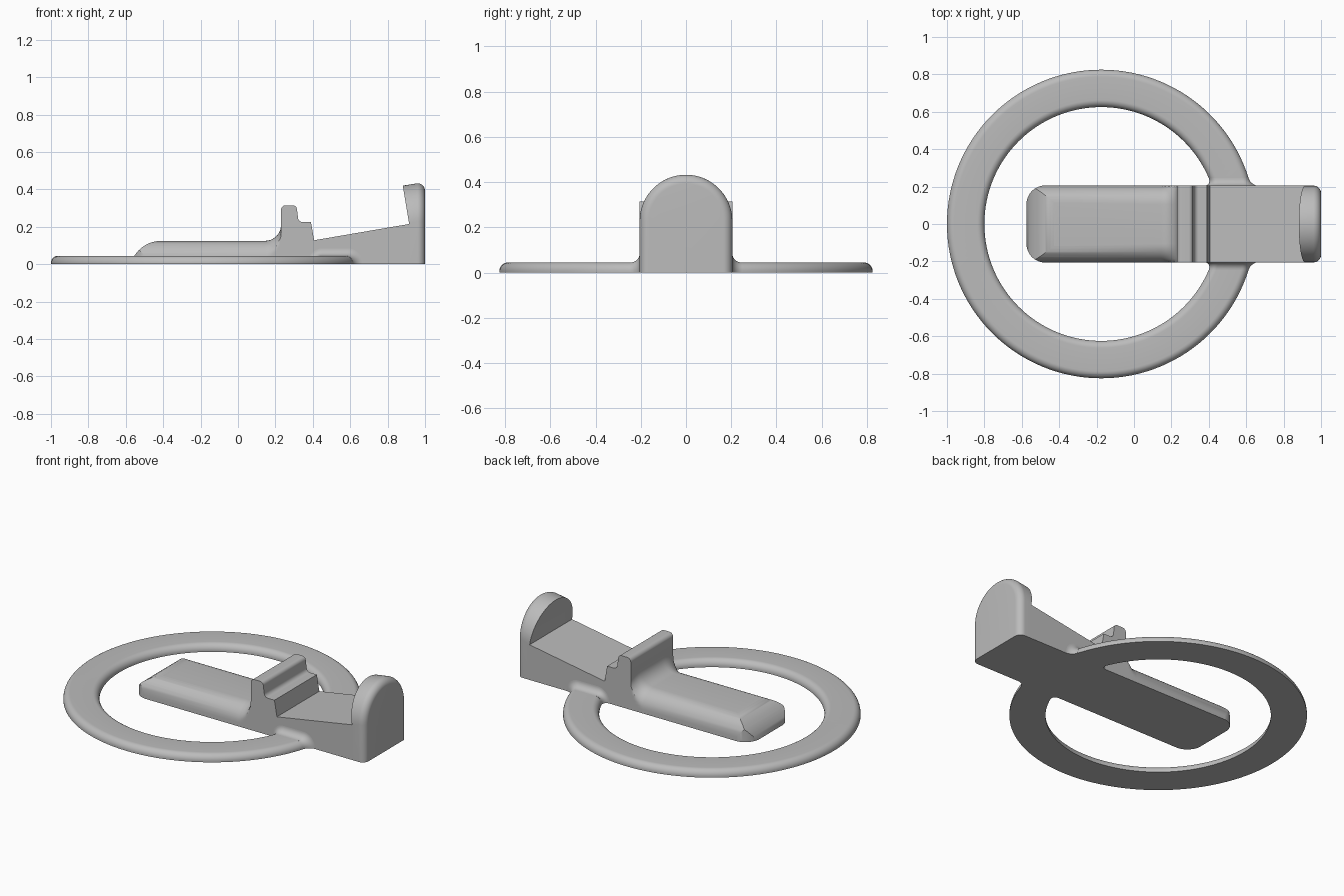
import bpy, bmesh
from math import sin, cos, radians, sqrt, pi

cube = bpy.data.objects.get("Cube")
if cube:
    bpy.data.objects.remove(cube, do_unlink=True)

grey = bpy.data.materials.new("plain grey")
grey.use_nodes = True
grey.diffuse_color = (0.5, 0.5, 0.5, 1)
grey.node_tree.nodes["Principled BSDF"].inputs["Base Color"].default_value = (0.5, 0.5, 0.5, 1)

HALF = 0.205      # half width of the central body
RING_X = -0.175   # ring centre
INNER, OUTER, THICK, EDGE = 0.625, 0.825, 0.045, 0.038


def arc(cx, cy, r, a0, a1, n=10):
    angles = [radians(a0 + (a1 - a0) * i / n) for i in range(n + 1)]
    return [(cx + r * cos(a), cy + r * sin(a)) for a in angles]


def slab(lo, hi, h, r):
    """Flat-bottomed section with both top corners rounded."""
    return ([(lo, 0)] + arc(lo + r, h - r, r, 180, 90)
            + arc(hi - r, h - r, r, 90, 0) + [(hi, 0)])


def fillet(r, n=10):
    """Pairs of (distance from wall, growth of section) for a concave fillet."""
    steps = [pi / 2 * i / n for i in range(n + 1)]
    return [(r * (1 - sin(t)), r * (1 - cos(t))) for t in steps]


def loft(name, sections, closed=False):
    bm = bmesh.new()
    rows = [[bm.verts.new(p) for p in s] for s in sections]
    n = len(rows[0])
    pairs = list(zip(rows, rows[1:])) + ([(rows[-1], rows[0])] if closed else [])
    for a, b in pairs:
        for i in range(n):
            j = (i + 1) % n
            bm.faces.new((a[i], a[j], b[j], b[i]))
    if not closed:
        bm.faces.new(rows[0])
        bm.faces.new(rows[-1])
    bmesh.ops.recalc_face_normals(bm, faces=bm.faces)
    mesh = bpy.data.meshes.new(name)
    bm.to_mesh(mesh)
    bm.free()
    mesh.materials.append(grey)
    ob = bpy.data.objects.new(name, mesh)
    bpy.context.collection.objects.link(ob)
    return ob


def side_prism(name, profile, half):
    return loft(name, [[(x, y, z) for x, z in profile] for y in (-half, half)])


def select(ob):
    bpy.ops.object.select_all(action='DESELECT')
    ob.select_set(True)
    bpy.context.view_layer.objects.active = ob


def intersect(ob, cutter):
    select(ob)
    mod = ob.modifiers.new("trim", 'BOOLEAN')
    mod.operation, mod.solver, mod.object = 'INTERSECT', 'EXACT', cutter
    bpy.ops.object.modifier_apply(modifier=mod.name)
    bpy.data.objects.remove(cutter, do_unlink=True)


# Flat ring
section = slab(INNER, OUTER, THICK, EDGE)
turns = [2 * pi * i / 128 for i in range(128)]
ring = loft("ring", [[(RING_X + r * cos(t), r * sin(t), z) for r, z in section]
                     for t in turns], closed=True)

# Flared joints where the ring runs into the body
flares = []
for side, label in ((1, "back"), (-1, "front")):
    rows = []
    for d, f in fillet(0.04):
        y = HALF + d
        lo = RING_X + sqrt(INNER**2 - y * y) - f
        hi = RING_X + sqrt(OUTER**2 - y * y) + f
        rows.append([(x, side * y, z) for x, z in slab(lo, hi, THICK + f, EDGE + f)])
    flares.append(loft("ring_joint_" + label, rows))

# Sloped base with the stepped ridge
profile = [(0.23, 0)] + arc(0.255, 0.29, 0.025, 180, 90)
profile += arc(0.293, 0.293, 0.022, 90, 8)
profile += arc(0.346, 0.25, 0.025, 188, 270)
profile += [(0.39, 0.225), (0.407, 0.128), (0.915, 0.215), (0.915, 0)]
base = side_prism("base_with_ridge", profile, HALF)

# Tongue, swelling into the ridge through a fillet
rows = []
for x, f in [(-0.7, 0)] + [(0.23 - d, f) for d, f in fillet(0.085)]:
    pts = slab(-HALF - f, HALF + f, 0.125 + f, 0.1 + f)
    rows.append([(x, max(-HALF, min(HALF, y)), z) for y, z in pts])
tongue = loft("tongue", rows)

# Tongue tip: rounded from the side and in plan
nose = arc(-0.41, -0.045, 0.17, 180, 90, 16) + [(-0.41, 0.5), (0.4, 0.5), (0.4, -0.2), (-0.58, -0.2)]
intersect(tongue, side_prism("nose_cutter", nose, 0.5))
plan = [(0.4, 0.4), (-0.475, 0.4)] + arc(-0.475, 0.106, 0.1, 90, 180)
plan += arc(-0.475, -0.106, 0.1, 180, 270) + [(-0.475, -0.4), (0.4, -0.4)]
intersect(tongue, loft("plan_cutter", [[(x, y, z) for x, y in plan] for z in (-0.3, 0.6)]))

# Arched end post with a rounded outer edge and a leaning inner face
bevel = 0.04
stations = [(0.8, 0)] + [(1 - d, bevel - sqrt(max(0, bevel**2 - (bevel - d)**2)))
                         for d, f in fillet(bevel)]
rows = []
for x, inset in stations:
    w = HALF - inset
    centre = 0.215 + 0.16 * (min(x, 0.96) - 0.88)
    arch = [(-w, 0)] + arc(0, centre, w, 180, 0, 40) + [(w, 0)]
    rows.append([(x, y, z) for y, z in arch])
post = loft("end_post", rows)
lean = [(0.915, -0.2), (0.915, 0.215), (0.868, 0.5), (1.2, 0.5), (1.2, -0.2)]
intersect(post, side_prism("post_cutter", lean, 0.5))

# Smooth curves, crisp corners
for ob in [ring, base, tongue, post] + flares:
    select(ob)
    bpy.ops.object.shade_smooth_by_angle(angle=radians(30))
